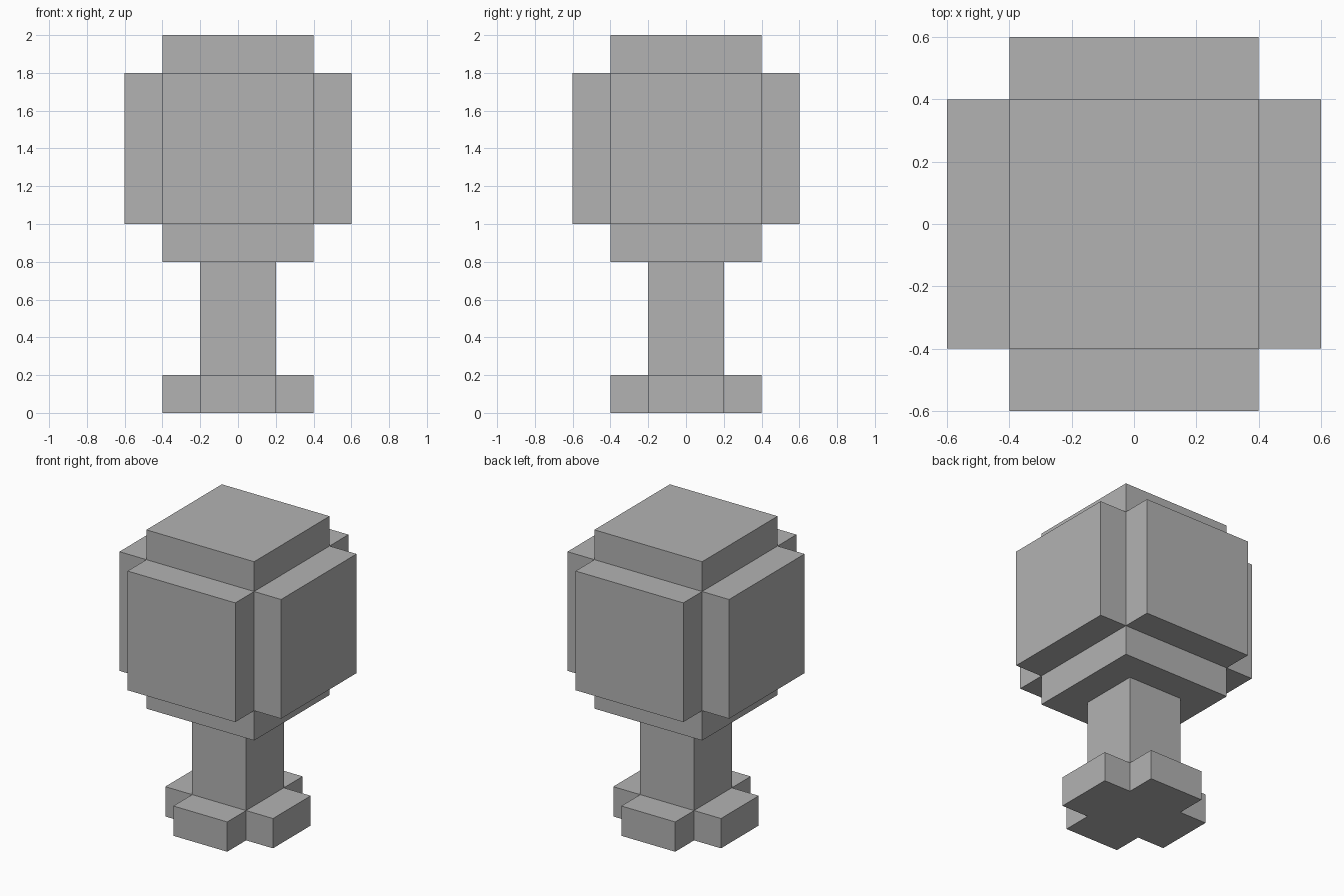
import bpy
import bmesh
from mathutils import Matrix

default_cube = bpy.data.objects.get("Cube")
if default_cube:
    bpy.data.objects.remove(default_cube, do_unlink=True)

STEP = 0.2  # depth of every raised block


def make_material(name, colour):
    mat = bpy.data.materials.new(name)
    mat.use_nodes = True
    mat.diffuse_color = colour
    mat.node_tree.nodes["Principled BSDF"].inputs["Base Color"].default_value = colour
    return mat


grey = make_material("plain grey", (0.45, 0.45, 0.45, 1))


def add_box(bm, width, bottom, top):
    """Square box centred on the vertical axis."""
    place = Matrix.Translation((0, 0, (bottom + top) / 2))
    size = Matrix.Diagonal((width, width, top - bottom, 1))
    bmesh.ops.create_cube(bm, size=1, matrix=place @ size)


def push_out(bm, faces):
    """Extrude each face on its own along its normal."""
    bm.normal_update()
    raised = bmesh.ops.extrude_discrete_faces(bm, faces=faces)["faces"]
    for face in raised:
        face.normal_update()
        bmesh.ops.translate(bm, verts=face.verts[:], vec=face.normal * STEP)


def finish(bm, name):
    bmesh.ops.recalc_face_normals(bm, faces=bm.faces[:])
    mesh = bpy.data.meshes.new(name)
    bm.to_mesh(mesh)
    bm.free()
    mesh.materials.append(grey)
    obj = bpy.data.objects.new(name, mesh)
    bpy.context.collection.objects.link(obj)
    return obj


# Crown: a cube with all six sides raised
bm = bmesh.new()
add_box(bm, 0.8, 1.0, 1.8)
push_out(bm, bm.faces[:])
finish(bm, "crown")

# Trunk with four root blocks: a column cut near the ground, lower sides raised
bm = bmesh.new()
add_box(bm, 0.4, 0, 0.8)
bmesh.ops.bisect_plane(bm, geom=bm.verts[:] + bm.edges[:] + bm.faces[:],
                       plane_co=(0, 0, STEP), plane_no=(0, 0, 1))
bm.normal_update()
push_out(bm, [f for f in bm.faces
              if abs(f.normal.z) < 0.5 and f.calc_center_median().z < STEP])
finish(bm, "trunk_and_roots")
